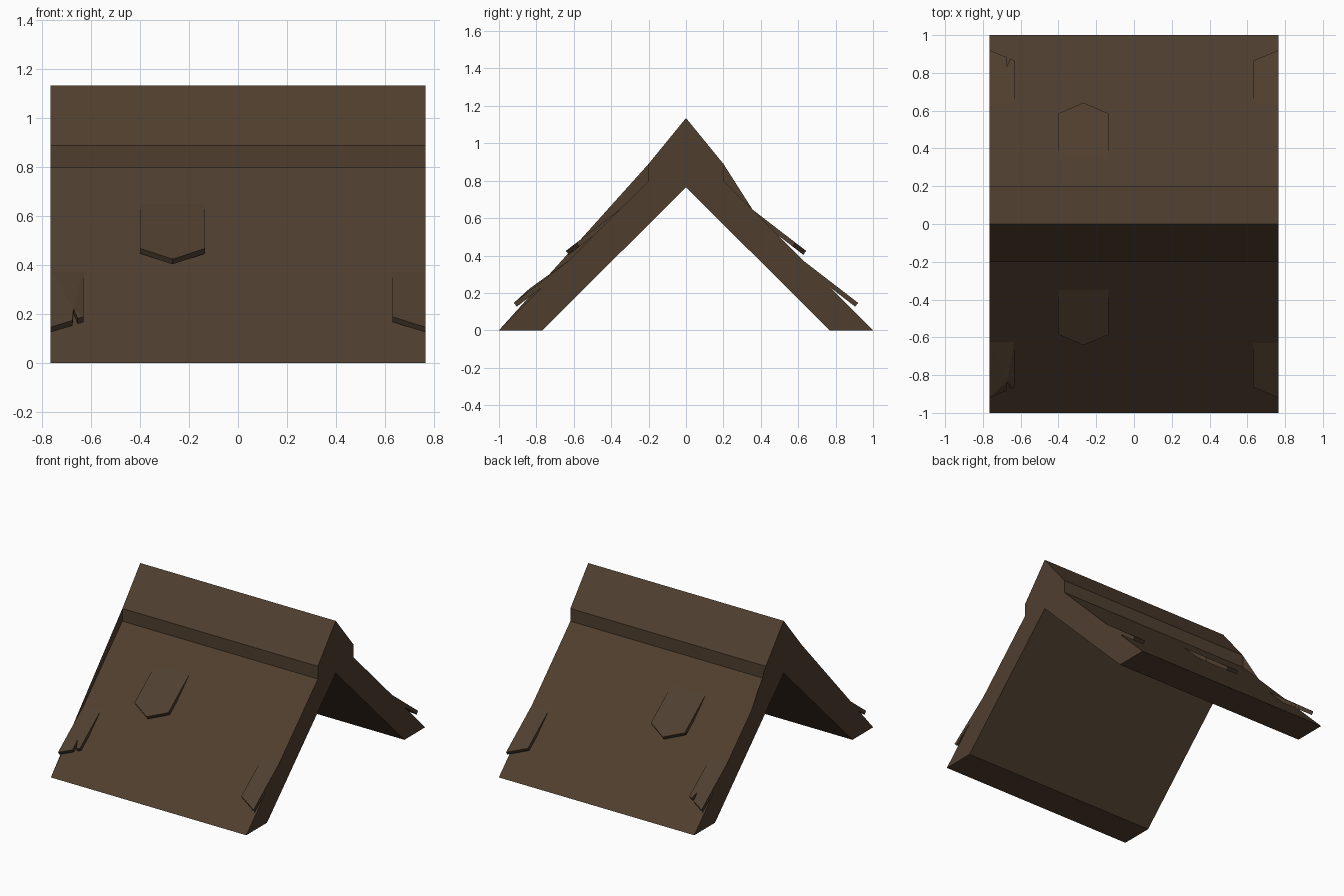
import bpy
import bmesh

if "Cube" in bpy.data.objects:
    bpy.data.objects.remove(bpy.data.objects["Cube"])

HALF = 0.765    # half length along the ridge
PITCH = 0.77    # slope of the lifted shingles

wood = bpy.data.materials.new("dark brown wood")
wood.use_nodes = True
brown = (0.078, 0.049, 0.028, 1)
wood.diffuse_color = brown
wood.node_tree.nodes["Principled BSDF"].inputs["Base Color"].default_value = brown


def prism(name, outline, offset):
    """Solid made by sweeping a closed outline along an offset."""
    bm = bmesh.new()
    bottom = [bm.verts.new(p) for p in outline]
    top = [bm.verts.new([a + b for a, b in zip(p, offset)]) for p in outline]
    bm.faces.new(bottom)
    bm.faces.new(top[::-1])
    n = len(outline)
    for i in range(n):
        j = (i + 1) % n
        bm.faces.new((bottom[i], top[i], top[j], bottom[j]))
    bmesh.ops.triangulate(bm, faces=[f for f in bm.faces if len(f.verts) > 4])
    bmesh.ops.recalc_face_normals(bm, faces=bm.faces)
    mesh = bpy.data.meshes.new(name)
    bm.to_mesh(mesh)
    bm.free()
    mesh.materials.append(wood)
    obj = bpy.data.objects.new(name, mesh)
    bpy.context.collection.objects.link(obj)


def shingle(name, side, outline, tip_y, tip_z):
    """Thin tilted tile; outline holds x, distance from ridge, extra lift."""
    pts = [(x, side * y, tip_z + PITCH * (tip_y - y) + lift)
           for x, y, lift in outline]
    prism(name, pts, (0, -side * 0.015, -0.021))


# Gabled roof with a thicker ridge cap
half = [(0.2, 0.89), (0.2, 0.8), (1, 0), (0.768, 0)]
profile = ([(0, 1.135)] + half + [(0, 0.765)]
           + [(-y, z) for y, z in reversed(half)])
prism("roof", [(-HALF, y, z) for y, z in profile], (2 * HALF, 0, 0))

# Loose shingles, repeated on both slopes
for side, label in ((-1, "front"), (1, "back")):
    shingle(label + "_middle_shingle", side,
            [(-0.4, 0.34, 0), (-0.4, 0.585, 0), (-0.267, 0.642, 0),
             (-0.135, 0.585, 0), (-0.135, 0.34, 0)], 0.642, 0.425)
    shingle(label + "_left_corner_shingle", side,
            [(HALF, 0.61, 0), (HALF, 0.92, 0), (0.632, 0.865, 0),
             (0.632, 0.61, 0)], 0.92, 0.147)
    # Cracked shingle with a narrow split in its lower edge
    lift = 0.012 if side < 0 else 0
    shingle(label + "_cracked_corner_shingle", side,
            [(-HALF, 0.61, 0), (-HALF, 0.92, 0), (-0.676, 0.884, 0),
             (-0.672, 0.835, lift), (-0.655, 0.874, 0),
             (-0.632, 0.865, 0), (-0.632, 0.61, 0)], 0.92, 0.147)
